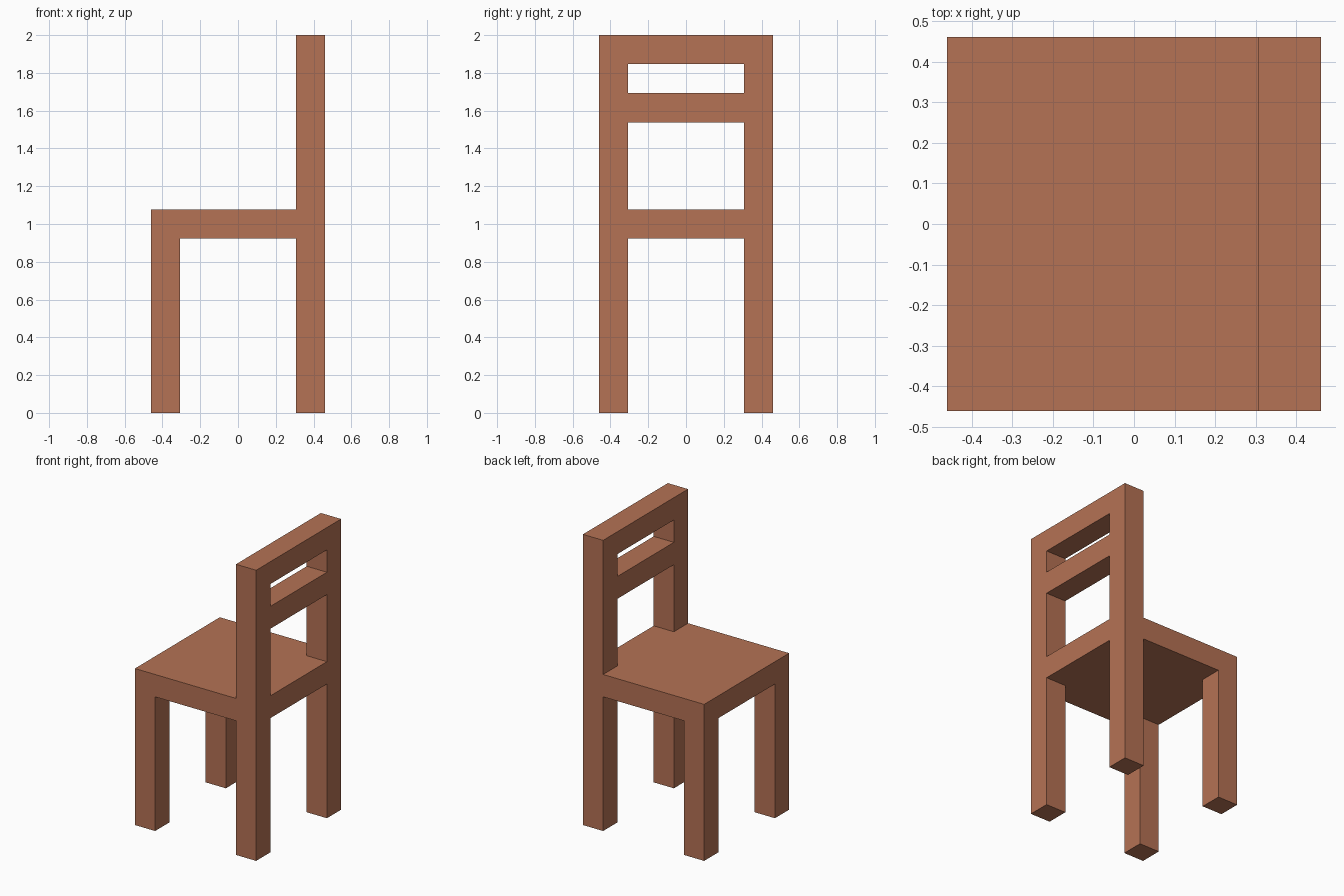
import bpy
import bmesh
from mathutils import Vector

if "Cube" in bpy.data.objects:
    bpy.data.objects.remove(bpy.data.objects["Cube"])

U = 2 / 13  # one timber thickness; the chair is 13 units tall and 6 wide

wood = bpy.data.materials.new("warm_brown_wood")
wood.diffuse_color = (0.462, 0.168, 0.089, 1)
wood.use_nodes = True
wood.node_tree.nodes["Principled BSDF"].inputs["Base Color"].default_value = wood.diffuse_color


def box(name, lo, hi):
    """Box between two corners given in timber units."""
    lo, hi = Vector(lo) * U, Vector(hi) * U
    bm = bmesh.new()
    bmesh.ops.create_cube(bm, size=1)
    for v in bm.verts:
        v.co = [(lo[i] + hi[i]) / 2 + v.co[i] * (hi[i] - lo[i]) for i in range(3)]
    mesh = bpy.data.meshes.new(name)
    bm.to_mesh(mesh)
    bm.free()
    mesh.materials.append(wood)
    obj = bpy.data.objects.new(name, mesh)
    bpy.context.collection.objects.link(obj)
    return obj


# Seat panel, ending at the front of the backrest posts
box("seat", (-3, -3, 6), (2, 3, 7))

# Short legs under the seat and tall posts that form the back legs
for side, y in (("right", -3), ("left", 2)):
    box(f"short_leg_{side}", (-3, y, 0), (-2, y + 1, 6))
    box(f"back_post_{side}", (2, y, 0), (3, y + 1, 13))

# Cross rails between the posts
for name, z in (("seat_rail", 6), ("middle_rail", 10), ("top_rail", 12)):
    box(name, (2, -2, z), (3, 2, z + 1))
